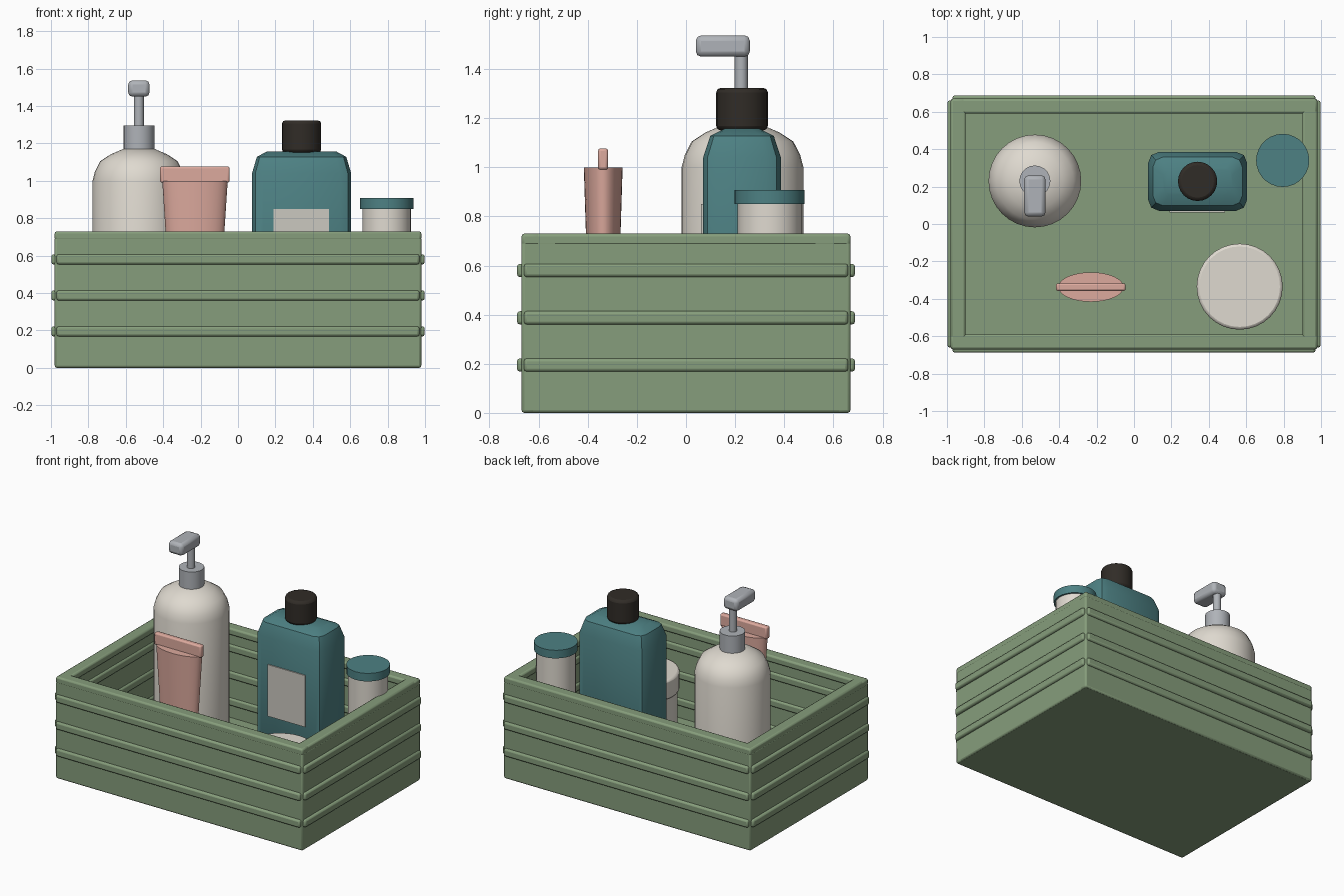
import bpy, bmesh, math

if "Cube" in bpy.data.objects:
    bpy.data.objects.remove(bpy.data.objects["Cube"])


def material(name, rgb):
    m = bpy.data.materials.new(name)
    m.diffuse_color = (*rgb, 1)
    m.use_nodes = True
    m.node_tree.nodes["Principled BSDF"].inputs["Base Color"].default_value = m.diffuse_color
    return m


GREEN = material("crate_green", (0.24, 0.34, 0.20))
TEAL = material("teal", (0.075, 0.22, 0.23))
PINK = material("pink", (0.72, 0.40, 0.34))
CREAM = material("cream", (0.74, 0.70, 0.63))
PALE = material("label_grey", (0.60, 0.58, 0.53))
METAL = material("pump_grey", (0.43, 0.45, 0.48))
BLACK = material("cap_black", (0.03, 0.025, 0.02))
FLOOR = 0.08


def finish(bm, name, mat, bevel=0, segs=2):
    bmesh.ops.recalc_face_normals(bm, faces=bm.faces)
    me = bpy.data.meshes.new(name)
    bm.to_mesh(me)
    bm.free()
    me.materials.append(mat)
    ob = bpy.data.objects.new(name, me)
    bpy.context.collection.objects.link(ob)
    if bevel:
        mod = ob.modifiers.new("bevel", "BEVEL")
        mod.width, mod.segments = bevel, segs
        mod.limit_method = "ANGLE"
        mod.angle_limit = math.radians(40)
    bpy.ops.object.select_all(action="DESELECT")
    ob.select_set(True)
    bpy.context.view_layer.objects.active = ob
    bpy.ops.object.shade_smooth_by_angle(angle=math.radians(32))
    return ob


def box(name, x, y, z, mat, bevel=0):
    """Box from (min, max) pairs."""
    bm = bmesh.new()
    bmesh.ops.create_cube(bm, size=1)
    for v in bm.verts:
        v.co = [(a + b) / 2 + c * (b - a) for (a, b), c in zip((x, y, z), v.co)]
    return finish(bm, name, mat, bevel)


def loft(name, rings, mat, bevel=0):
    """Skin a stack of closed rings of points and cap both ends."""
    bm = bmesh.new()
    vs = [[bm.verts.new(p) for p in r] for r in rings]
    n = len(vs[0])
    for a, b in zip(vs, vs[1:]):
        for i in range(n):
            j = (i + 1) % n
            bm.faces.new((a[i], a[j], b[j], b[i]))
    bm.faces.new(vs[0][::-1])
    bm.faces.new(vs[-1])
    return finish(bm, name, mat, bevel)


def ellipse(cx, cy, z, rx, ry, n):
    return [(cx + rx * math.cos(2 * math.pi * i / n),
             cy + ry * math.sin(2 * math.pi * i / n), z) for i in range(n)]


def lathe(name, cx, cy, profile, mat, n=32, bevel=0):
    return loft(name, [ellipse(cx, cy, z, r, r, n) for r, z in profile], mat, bevel)


def rounded_rect(cx, cy, z, hx, hy, r, segs=2):
    pts = []
    for k, (sx, sy) in enumerate(((1, 1), (-1, 1), (-1, -1), (1, -1))):
        for i in range(segs + 1):
            a = math.pi / 2 * (k + i / segs)
            pts.append((cx + sx * (hx - r) + r * math.cos(a),
                        cy + sy * (hy - r) + r * math.sin(a), z))
    return pts


def span(s, a, b):
    return tuple(sorted((s * a, s * b)))


# crate: floor, walls, rim bars and three ribs on each side
box("crate_floor", (-0.97, 0.97), (-0.66, 0.66), (0, FLOOR), GREEN)
for s, fb, lr in ((-1, "front", "left"), (1, "back", "right")):
    box(f"crate_{fb}_wall", (-0.98, 0.98), span(s, 0.61, 0.67), (0, 0.70), GREEN, 0.012)
    box(f"crate_{lr}_wall", span(s, 0.92, 0.98), (-0.67, 0.67), (0, 0.70), GREEN, 0.012)
    box(f"crate_{fb}_rim", (-0.98, 0.98), span(s, 0.59, 0.67), (0.68, 0.73), GREEN, 0.012)
    box(f"crate_{lr}_rim", span(s, 0.90, 0.98), (-0.67, 0.67), (0.68, 0.73), GREEN, 0.012)
    for i, z in enumerate((0.195, 0.387, 0.58)):
        zz = (z - 0.027, z + 0.027)
        box(f"{fb}_rib_{i + 1}", (-0.97, 0.97), span(s, 0.597, 0.688), zz, GREEN, 0.012)
        box(f"{lr}_rib_{i + 1}", span(s, 0.907, 0.998), (-0.66, 0.66), zz, GREEN, 0.012)

# pump bottle
px, py = -0.53, 0.23
lathe("pump_bottle", px, py, [(0.235, FLOOR), (0.248, FLOOR + 0.02), (0.248, 1.0),
      (0.235, 1.05), (0.207, 1.105), (0.15, 1.142), (0.08, 1.172)], CREAM)
lathe("pump_collar", px, py, [(0.083, 1.16), (0.083, 1.295)], METAL, 20)
lathe("pump_stem", px, py - 0.005, [(0.027, 1.28), (0.027, 1.47)], METAL, 12)
box("pump_head", (px - 0.057, px + 0.057), (0.04, 0.26), (1.45, 1.537), METAL, 0.022)

# flat bottle with cap and label
bx, by = 0.34, 0.228
loft("flat_bottle", [rounded_rect(bx, by, z, 0.265 - d, 0.158 - d * 1.1, 0.06 - d * 0.3)
     for d, z in ((0.01, FLOOR), (0, FLOOR + 0.02), (0, 1.04), (0.026, 1.128), (0.08, 1.157))], TEAL)
lathe("flat_bottle_cap", bx, by, [(0.105, 1.15), (0.105, 1.323)], BLACK, 24, 0.018)
box("flat_bottle_label", (0.19, 0.487), (0.062, 0.08), (0.48, 0.85), PALE)

# squeeze tube, oval and widening to a flat crimp
tx, ty = -0.23, -0.337
loft("squeeze_tube", [ellipse(tx, ty, z, rx, ry, 32)
     for z, rx, ry in ((FLOOR, 0.115, 0.05), (1.0, 0.175, 0.079))], PINK)
box("squeeze_tube_crimp", (-0.417, -0.045), (-0.358, -0.317), (0.99, 1.077), PINK, 0.01)

# small jar with teal lid
lathe("small_jar", 0.795, 0.34, [(0.13, FLOOR), (0.13, 0.86)], CREAM, 28)
lathe("small_jar_lid", 0.795, 0.34, [(0.142, 0.85), (0.142, 0.908)], TEAL, 28)

# low wide tub with lid
lathe("wide_tub", 0.565, -0.335, [(0.215, FLOOR), (0.215, 0.40)], CREAM)
lathe("wide_tub_lid", 0.565, -0.335, [(0.23, 0.37), (0.23, 0.51)], CREAM, 32, 0.015)
